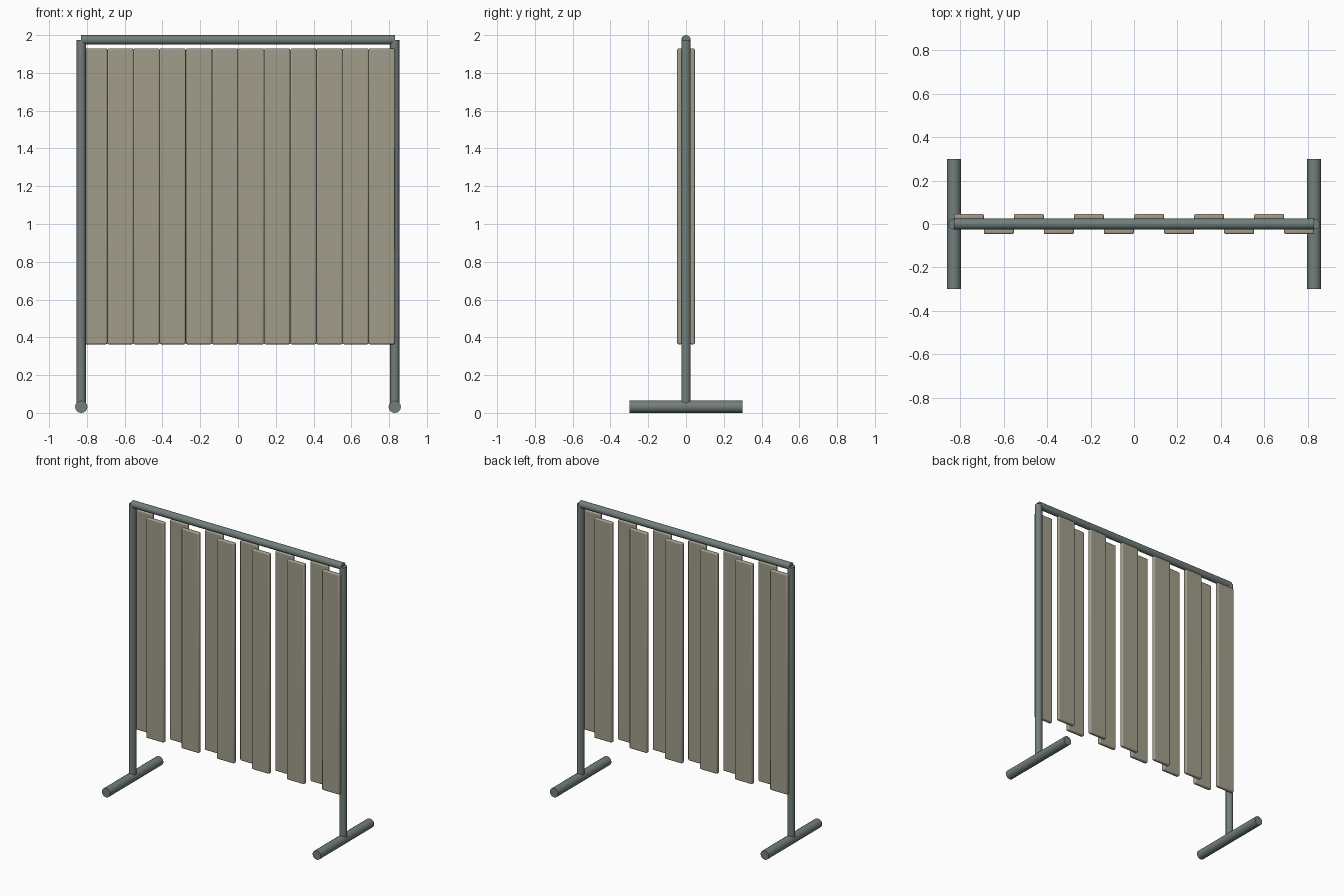
import bpy, math

if "Cube" in bpy.data.objects:
    bpy.data.objects.remove(bpy.data.objects["Cube"])

X = 0.83          # post offset from centre
TOP = 1.975       # rail axis height
SLATS = 12


def material(name, rgb):
    m = bpy.data.materials.new(name)
    m.diffuse_color = (*rgb, 1)
    m.use_nodes = True
    m.node_tree.nodes["Principled BSDF"].inputs["Base Color"].default_value = m.diffuse_color
    return m


metal = material("grey_metal", (0.17, 0.21, 0.20))
fabric = material("beige_panel", (0.36, 0.34, 0.26))


def tube(name, radius, length, loc, rot=(0, 0, 0)):
    bpy.ops.mesh.primitive_cylinder_add(vertices=16, radius=radius, depth=length,
                                        location=loc, rotation=rot)
    ob = bpy.context.object
    ob.name = name
    ob.data.materials.append(metal)
    bpy.ops.object.shade_smooth_by_angle(angle=math.radians(35))


def slat(name, loc, size):
    bpy.ops.mesh.primitive_cube_add(size=1, location=loc)
    ob = bpy.context.object
    ob.name = name
    ob.scale = size
    bpy.ops.object.transform_apply(location=False, rotation=False, scale=True)
    ob.data.materials.append(fabric)
    bev = ob.modifiers.new("rounded_edges", 'BEVEL')
    bev.width = 0.008
    bev.segments = 3
    bpy.ops.object.shade_smooth_by_angle(angle=math.radians(35))


# Posts and floor feet
for side, s in (("left", -1), ("right", 1)):
    tube(side + "_post", 0.025, TOP - 0.035, (s * X, 0, (TOP + 0.035) / 2))
    tube(side + "_foot", 0.0325, 0.6, (s * X, 0, 0.0325), (math.pi / 2, 0, 0))

# Top rail
tube("top_rail", 0.025, 2 * X, (0, 0, TOP), (0, math.pi / 2, 0))

# Slats alternating behind and in front of the frame
pitch = 2 * X / SLATS
z0, z1 = 0.363, 1.93
for i in range(SLATS):
    y = 0.033 if i % 2 == 0 else -0.033
    slat(f"slat_{i + 1}", (-X + pitch * (i + 0.5), y, (z0 + z1) / 2),
         (pitch, 0.027, z1 - z0))
